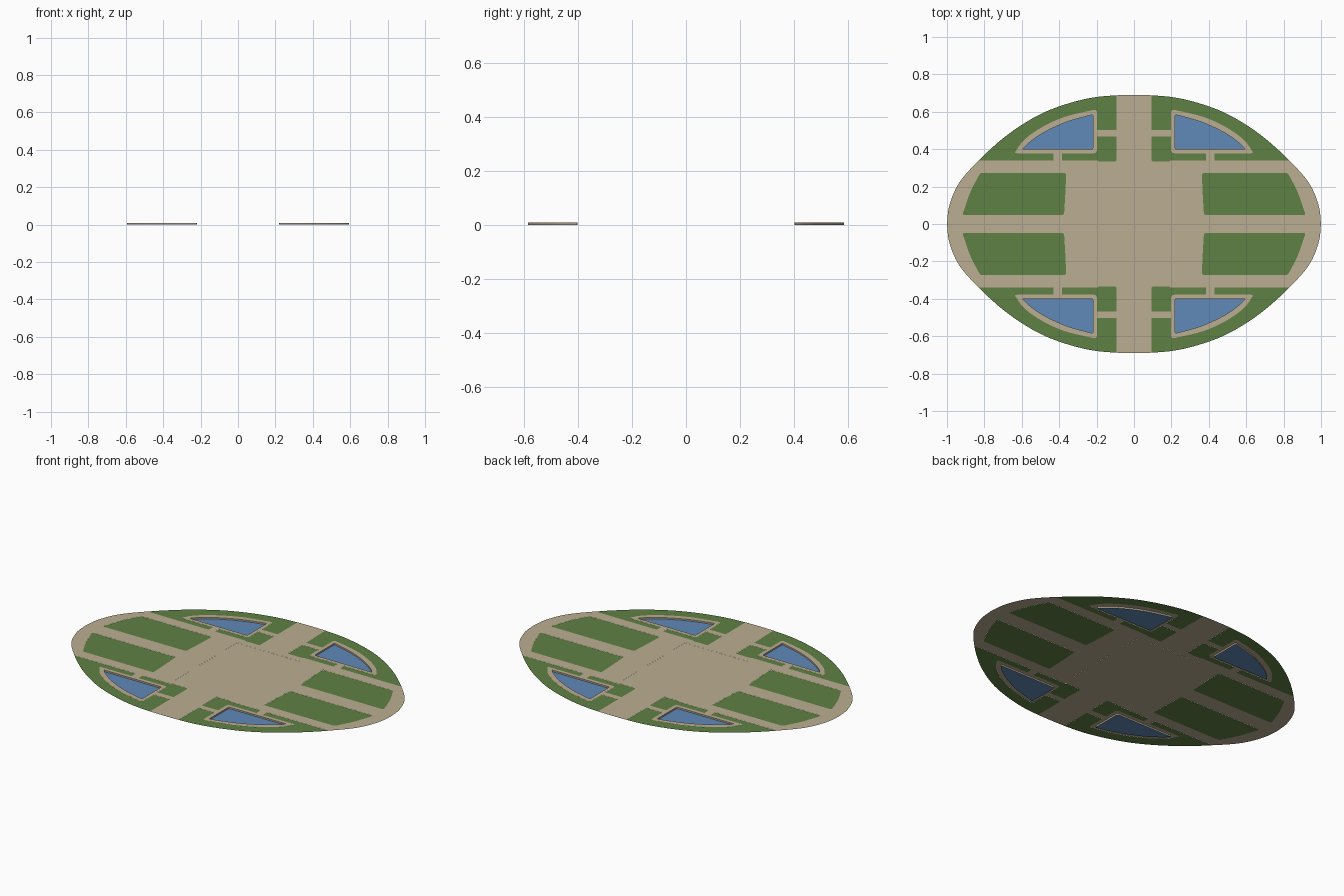
import bpy, bmesh
from mathutils import Vector
from mathutils.geometry import delaunay_2d_cdt

if "Cube" in bpy.data.objects:
    bpy.data.objects.remove(bpy.data.objects["Cube"])

TOP = 0.009   # paving level; water lies at z = 0


def material(name, rgb):
    m = bpy.data.materials.new(name)
    m.diffuse_color = (*rgb, 1)
    m.use_nodes = True
    m.node_tree.nodes["Principled BSDF"].inputs["Base Color"].default_value = m.diffuse_color
    return m


STONE = material("sandy paving", (0.50, 0.42, 0.285))
GRASS = material("grass green", (0.115, 0.22, 0.058))
WATER = material("water blue", (0.115, 0.254, 0.479))


def spline(pts, n=8):
    """Smooth curve through the points (Catmull-Rom)."""
    p = [Vector(q) for q in pts]
    p = [2 * p[0] - p[1]] + p + [2 * p[-1] - p[-2]]
    out = []
    for a, b, c, d in zip(p, p[1:], p[2:], p[3:]):
        for i in range(n):
            t = i / n
            out.append(0.5 * (2 * b + (c - a) * t + (2 * a - 5 * b + 4 * c - d) * t * t
                              + (3 * b - a - 3 * c + d) * t ** 3))
    return out + [p[-2]]


def rounded(pts, r=0.012, n=4):
    """Round the corners of a polygon that are sharper than a curve step."""
    p = [Vector(q) for q in pts]
    out = []
    for i, b in enumerate(p):
        u, v = p[i - 1] - b, p[(i + 1) % len(p)] - b
        if u.normalized().dot(v.normalized()) < -0.93:
            out.append(b)
            continue
        s = b + u.normalized() * min(r, u.length * 0.45)
        e = b + v.normalized() * min(r, v.length * 0.45)
        for k in range(n + 1):
            t = k / n
            out.append(s * (1 - t) ** 2 + b * 2 * t * (1 - t) + e * t * t)
    return out


def rect(x0, x1, y0, y1):
    return [Vector(q) for q in ((x0, y0), (x1, y0), (x1, y1), (x0, y1))]


# One quarter of the garden: later layers lie over earlier ones
side = spline([(1, 0), (0.987, 0.1), (0.935, 0.22), (0.83, 0.34), (0.71, 0.45), (0.6, 0.53),
               (0.48, 0.597), (0.35, 0.645), (0.22, 0.676), (0.093, 0.688), (0, 0.69)])
border = [p for p in side if p.y > 0.3399 and p.x > 0.0929]
pond = rounded([(0.22, 0.40)] + spline([(0.595, 0.40), (0.56, 0.435), (0.48, 0.49),
                                        (0.36, 0.545), (0.22, 0.585)], 4), 0.01)
curb = rounded([(0.198, 0.378)] + spline([(0.64, 0.378), (0.59, 0.447), (0.50, 0.513),
                                          (0.37, 0.573), (0.198, 0.614)], 4), 0.02)
lawn = rounded([(0.374, 0.048)] + spline([(0.918, 0.048), (0.875, 0.17), (0.822, 0.273)], 4)
               + [(0.363, 0.273), (0.366, 0.18)])
layers = [
    ("paving", [Vector((0, 0))] + side),
    ("grass", border + [Vector((0.093, 0.34))]),
    ("grass", rounded(rect(0.093, 0.195, 0.334, 0.42))),
    ("paving", rect(0.385, 0.43, 0.335, 0.39)),
    ("paving", rect(0.085, 0.21, 0.468, 0.503)),
    ("paving", curb),
    ("water", pond),
    ("grass", lawn),
    ("plaza", rect(0, 0.21, 0, 0.29)),
]

# Cut all outlines into one flat sheet and find the top layer of each face
coords, faces = [], []
for _, poly in layers:
    faces.append(list(range(len(coords), len(coords) + len(poly))))
    coords += poly
verts, _, tris, _, _, origin = delaunay_2d_cdt(coords, [], faces, 1, 1e-5)


def finish(bm, name, mat):
    me = bpy.data.meshes.new(name)
    bm.to_mesh(me)
    bm.free()
    me.materials.append(mat)
    ob = bpy.data.objects.new(name, me)
    bpy.context.collection.objects.link(ob)
    # repeat the quarter on all four sides
    mod = ob.modifiers.new("four quarters", 'MIRROR')
    mod.use_axis = (True, True, False)
    mod.merge_threshold = 0.0001
    return ob


def sheet(part, name, z, mat):
    bm = bmesh.new()
    vs = [bm.verts.new((v.x, v.y, z)) for v in verts]
    for tri, src in zip(tris, origin):
        if src and layers[max(src)][0] == part:
            bm.faces.new([vs[i] for i in tri])
    bmesh.ops.delete(bm, geom=[v for v in bm.verts if not v.link_faces], context='VERTS')
    for f in bm.faces:
        f.normal_update()
        if f.normal.z < 0:
            f.normal_flip()
    return finish(bm, name, mat)


sheet("paving", "paths", TOP, STONE)
sheet("plaza", "central_plaza", TOP - 0.0004, STONE)
sheet("grass", "lawns", TOP - 0.0004, GRASS)
sheet("water", "pond_water", 0, WATER)

# Upright pond walls, facing the water
bm = bmesh.new()
low = [bm.verts.new((p.x, p.y, 0)) for p in pond]
high = [bm.verts.new((p.x, p.y, TOP)) for p in pond]
for i in range(len(pond)):
    bm.faces.new((low[i - 1], high[i - 1], high[i], low[i]))
finish(bm, "pond_walls", STONE)
